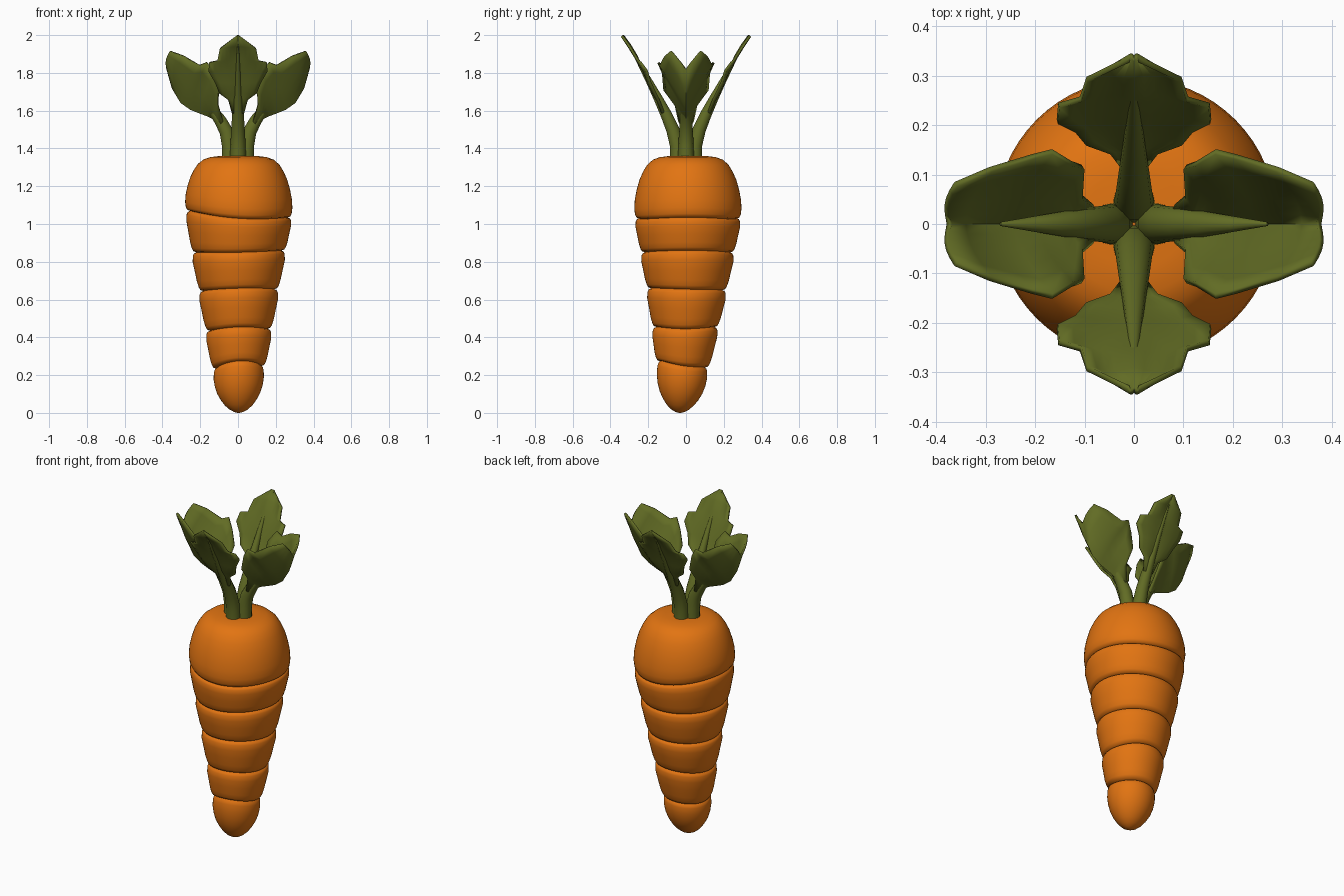
import bpy, bmesh, math
from mathutils import Vector, Matrix

cube = bpy.data.objects.get("Cube")
if cube:
    bpy.data.objects.remove(cube, do_unlink=True)


def material(name, rgb):
    m = bpy.data.materials.new(name)
    m.use_nodes = True
    m.diffuse_color = (*rgb, 1)
    m.node_tree.nodes["Principled BSDF"].inputs["Base Color"].default_value = (*rgb, 1)
    return m


orange = material("root orange", (0.76, 0.175, 0.006))
green = material("leaf green", (0.122, 0.15, 0.018))


def finish(bm, name, mat, angle):
    bmesh.ops.recalc_face_normals(bm, faces=bm.faces)
    mesh = bpy.data.meshes.new(name)
    bm.to_mesh(mesh)
    bm.free()
    mesh.materials.append(mat)
    ob = bpy.data.objects.new(name, mesh)
    bpy.context.collection.objects.link(ob)
    bpy.ops.object.select_all(action='DESELECT')
    ob.select_set(True)
    bpy.context.view_layer.objects.active = ob
    bpy.ops.object.shade_smooth_by_angle(angle=math.radians(angle))
    return ob


def skin_rings(bm, rings):
    """Join closed rings of points into a capped tube."""
    loops = [[bm.verts.new(p) for p in ring] for ring in rings]
    n = len(loops[0])
    for a, b in zip(loops, loops[1:]):
        for i in range(n):
            j = (i + 1) % n
            bm.faces.new((a[i], a[j], b[j], b[i]))
    bm.faces.new(loops[0])
    bm.faces.new(loops[-1])


# Root: stacked bulging segments; each seam gives its height at +x, +y, -x, -y
seams = [(1.36,) * 4, (1.035, 1.03, 1.07, 1.03), (0.86, 0.85, 0.85, 0.85),
         (0.655, 0.65, 0.645, 0.66), (0.445, 0.455, 0.435, 0.455),
         (0.25, 0.24, 0.235, 0.275), (0,) * 4]
centre_y = [0.01, 0.01, 0.008, 0.004, -0.003, -0.018, -0.033]
crown = [(0, 0.01), (0, 0.1), (0.02, 0.15), (0.06, 0.185), (0.14, 0.215), (0.25, 0.237),
         (0.38, 0.256), (0.54, 0.271), (0.7, 0.281), (0.84, 0.284), (0.94, 0.28), (0.985, 0.272)]
tip = [(0, 0.117), (0.03, 0.127), (0.1, 0.132), (0.25, 0.133), (0.42, 0.126), (0.58, 0.113),
       (0.72, 0.094), (0.84, 0.072), (0.93, 0.047), (0.98, 0.024), (1, 0.005)]


def bulge(top, bottom):
    return [(0, top - 0.018), (0.03, top - 0.006), (0.09, top), (0.25, top + 0.001),
            (0.5, top * 0.6 + bottom * 0.4 + 0.002), (0.75, top * 0.25 + bottom * 0.75 + 0.002),
            (0.9, bottom), (0.97, bottom - 0.008)]


def seam_height(s, a):
    e, n, w, f = s
    mean = (e + n + w + f) / 4
    return (mean + (e - w) / 2 * math.cos(a) + (n - f) / 2 * math.sin(a)
            + (e + w - n - f) / 4 * math.cos(2 * a))


segments = [crown, bulge(0.276, 0.249), bulge(0.243, 0.212), bulge(0.207, 0.176),
            bulge(0.171, 0.143), tip]
rings = []
for k, profile in enumerate(segments):
    for f, r in profile:
        cy = centre_y[k] * (1 - f) + centre_y[k + 1] * f
        ring = []
        for i in range(64):
            a = math.tau * i / 64
            z = seam_height(seams[k], a) * (1 - f) + seam_height(seams[k + 1], a) * f
            ring.append((0.004 + r * math.cos(a), cy + r * math.sin(a), z))
        rings.append(ring)
bm = bmesh.new()
skin_rings(bm, rings)
finish(bm, "root", orange, 60)


# Stalk: tapered tube along a path of (outward, height, radius)
def stalk(name, path, turn):
    rings = []
    for i, (u, z, r) in enumerate(path):
        a, b = path[max(i - 1, 0)], path[min(i + 1, len(path) - 1)]
        d = Vector((b[0] - a[0], 0, b[1] - a[1])).normalized()
        side = Vector((0, 1, 0))
        up = d.cross(side)
        rings.append([Vector((u, 0, z)) + r * (math.cos(t) * side + math.sin(t) * up)
                      for t in (math.tau * j / 14 for j in range(14))])
    bm = bmesh.new()
    skin_rings(bm, rings)
    bm.transform(turn)
    finish(bm, name, green, 60)


# Leaf: surface lofted from midrib to lobed edge, mirrored across the midrib
def leaf(name, rib, edge, puff, turn):
    bm = bmesh.new()
    steps = 5
    for s in (1, -1):
        rows = []
        for (u, z), (eu, ev, ez) in zip(rib, edge):
            row = []
            for j in range(steps + 1):
                t = j / steps
                p = Vector((u, 0, z)).lerp(Vector((eu, s * ev, ez)), t)
                p.x += puff * math.sin(math.pi * t)
                row.append(bm.verts.new(p))
            rows.append(row)
        for a, b in zip(rows, rows[1:]):
            for j in range(steps):
                bm.faces.new((a[j], a[j + 1], b[j + 1], b[j]))
    bmesh.ops.remove_doubles(bm, verts=bm.verts, dist=0.0005)
    bm.transform(turn)
    ob = finish(bm, name, green, 60)
    mod = ob.modifiers.new("thickness", 'SOLIDIFY')
    mod.thickness = 0.012
    mod.offset = 0


# Open, nearly flat leaf for front and back
flat_rib = [(0.115, 1.58), (0.14, 1.65), (0.168, 1.69), (0.195, 1.75), (0.225, 1.81),
            (0.25, 1.86), (0.262, 1.89), (0.295, 1.945), (0.333, 1.997)]
flat_edge = [(0.118, 0.03, 1.59), (0.145, 0.05, 1.66), (0.163, 0.098, 1.695),
             (0.19, 0.12, 1.75), (0.207, 0.155, 1.81), (0.24, 0.152, 1.855),
             (0.252, 0.108, 1.865), (0.292, 0.095, 1.93), (0.332, 0.012, 1.993)]
flat_stalk = [(0.043, 1.33, 0.043), (0.047, 1.42, 0.04), (0.07, 1.5, 0.036), (0.105, 1.58, 0.031),
              (0.15, 1.67, 0.024), (0.2, 1.765, 0.017), (0.255, 1.865, 0.01), (0.31, 1.96, 0.003)]

# Deeply folded leaf for the two sides
fold_rib = [(0.085, 1.5), (0.12, 1.555), (0.16, 1.575), (0.2, 1.59), (0.25, 1.61),
            (0.3, 1.645), (0.345, 1.72), (0.373, 1.82)]
fold_edge = [(0.08, 0.035, 1.54), (0.105, 0.055, 1.63), (0.103, 0.115, 1.71),
             (0.125, 0.122, 1.8), (0.165, 0.146, 1.855), (0.205, 0.136, 1.84),
             (0.29, 0.11, 1.89), (0.36, 0.08, 1.915)]
fold_stalk = [(0.043, 1.33, 0.043), (0.047, 1.42, 0.04), (0.062, 1.49, 0.037),
              (0.095, 1.55, 0.033), (0.14, 1.61, 0.026), (0.2, 1.65, 0.016), (0.27, 1.68, 0.004)]

for name, quarter in (("left", 0), ("back", 1), ("right", 2), ("front", 3)):
    turn = Matrix.Rotation(quarter * math.pi / 2, 4, 'Z')
    if quarter % 2:
        stalk(name + "_stalk", flat_stalk, turn)
        leaf(name + "_leaf", flat_rib, flat_edge, 0.008, turn)
    else:
        stalk(name + "_stalk", fold_stalk, turn)
        leaf(name + "_leaf", fold_rib, fold_edge, 0.012, turn)
